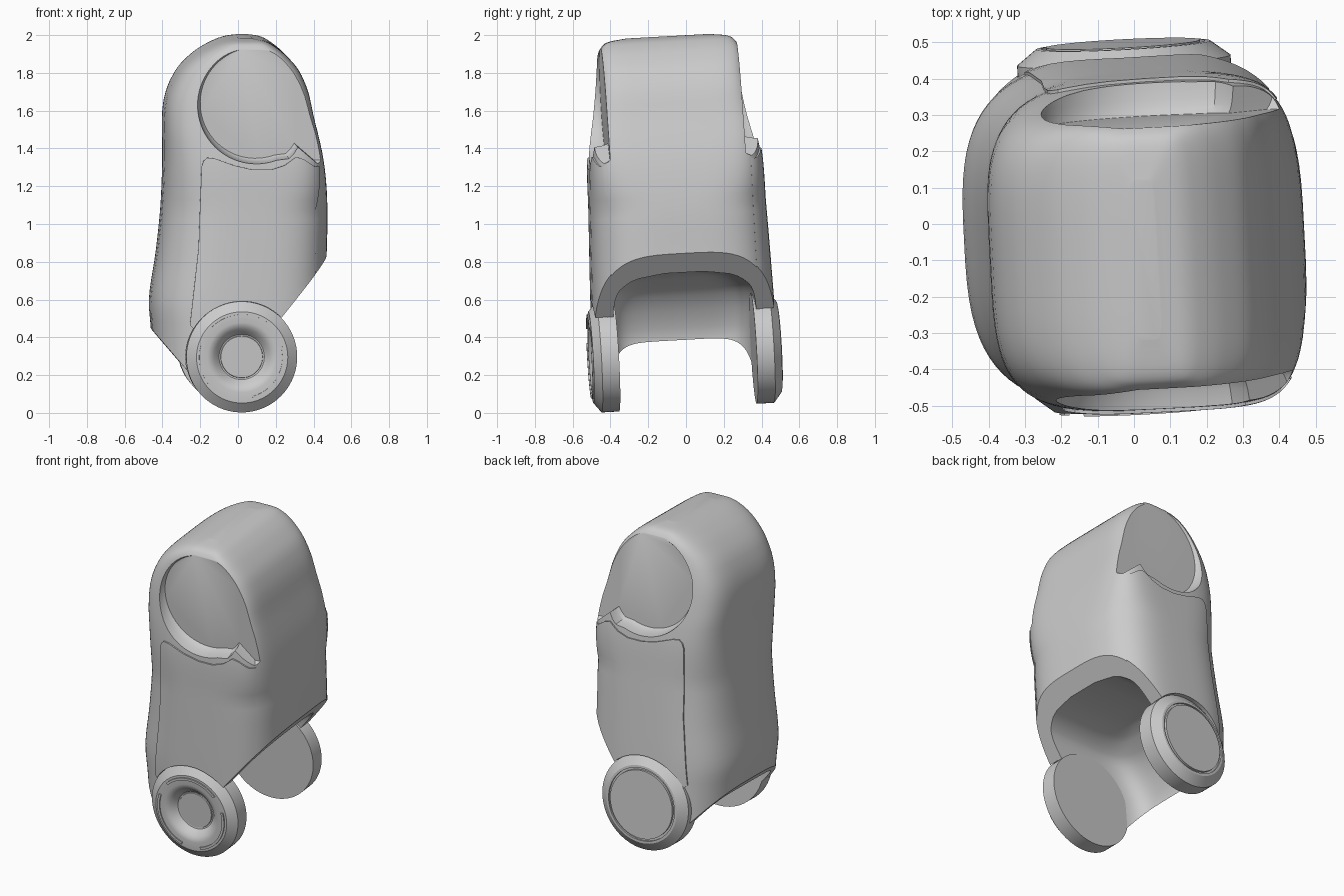
import bpy, bmesh, math
from mathutils import Matrix

if "Cube" in bpy.data.objects:
    bpy.data.objects.remove(bpy.data.objects["Cube"])

grey = bpy.data.materials.new("light grey")
grey.use_nodes = True
COLOUR = (0.6, 0.6, 0.6, 1)
grey.diffuse_color = COLOUR
grey.node_tree.nodes["Principled BSDF"].inputs["Base Color"].default_value = COLOUR


def make(name, bm):
    bmesh.ops.recalc_face_normals(bm, faces=bm.faces)
    mesh = bpy.data.meshes.new(name)
    bm.to_mesh(mesh)
    bm.free()
    mesh.materials.append(grey)
    ob = bpy.data.objects.new(name, mesh)
    bpy.context.collection.objects.link(ob)
    return ob


def bridge(name, rings):
    """Skin a stack of equal rings and cap both ends."""
    bm = bmesh.new()
    loops = [[bm.verts.new(p) for p in ring] for ring in rings]
    n = len(loops[0])
    for a, b in zip(loops, loops[1:]):
        for i in range(n):
            j = (i + 1) % n
            bm.faces.new((a[i], a[j], b[j], b[i]))
    bm.faces.new(loops[0])
    bm.faces.new(loops[-1])
    return make(name, bm)


def sample(rows, z):
    """Smooth interpolation of table rows (height, left, right, half depth)."""
    k = 0
    while k < len(rows) - 2 and z > rows[k + 1][0]:
        k += 1
    p, q = rows[k], rows[k + 1]
    o, r = rows[max(k - 1, 0)], rows[min(k + 2, len(rows) - 1)]
    d = q[0] - p[0]
    t = (z - p[0]) / d
    out = []
    for c in (1, 2, 3):
        m0 = (q[c] - o[c]) / (q[0] - o[0]) * d
        m1 = (r[c] - p[c]) / (r[0] - p[0]) * d
        out.append((2*t**3 - 3*t**2 + 1) * p[c] + (t**3 - 2*t**2 + t) * m0
                   + (3*t**2 - 2*t**3) * q[c] + (t**3 - t**2) * m1)
    return out


def loft(name, rows, heights, power, grow=0.0):
    """Stack rounded-box sections along z."""
    rings = []
    for z in heights:
        left, right, h = sample(rows, z)
        mid, half = (left + right) / 2, (right - left) / 2
        ring = []
        for i in range(80):
            a = math.tau * (i + 0.5) / 80
            c, s = math.cos(a), math.sin(a)
            e = 2 / power(c, z)
            ring.append((mid + half * math.copysign(abs(c) ** e, c),
                         (h + grow) * math.copysign(abs(s) ** e, s), z))
        rings.append(ring)
    return bridge(name, rings)


def prism(name, outline, steps, centre=(0, 0)):
    """Stack an xz outline along y; each step is (y, scale about centre)."""
    cx, cz = centre
    return bridge(name, [[(cx + (x - cx) * s, y, cz + (z - cz) * s) for x, z in outline]
                         for y, s in steps])


def circle(x, z, r, n=72):
    return [(x + r * math.cos(math.tau * i / n), z + r * math.sin(math.tau * i / n))
            for i in range(n)]


def boolean(ob, tool, mode="DIFFERENCE"):
    mod = ob.modifiers.new("cut", "BOOLEAN")
    mod.operation, mod.object, mod.solver = mode, tool, "EXACT"
    bpy.context.view_layer.objects.active = ob
    bpy.ops.object.modifier_apply(modifier=mod.name)


# Body shell
body_rows = [
    (0.10, -0.44, 0.45, 0.478), (0.45, -0.46, 0.455, 0.475),
    (0.60, -0.47, 0.458, 0.473), (0.85, -0.435, 0.462, 0.466),
    (1.10, -0.41, 0.465, 0.458), (1.35, -0.40, 0.44, 0.449),
    (1.60, -0.40, 0.382, 0.415), (1.72, -0.375, 0.355, 0.40),
    (1.83, -0.315, 0.305, 0.386), (1.91, -0.23, 0.235, 0.374),
    (1.96, -0.145, 0.172, 0.35), (1.985, -0.078, 0.122, 0.31),
    (1.997, -0.015, 0.06, 0.22)]
heights = [0.1 + 1.7 * i / 34 for i in range(34)]
heights += [1.997 - 0.197 * (1 - i / 24) ** 2 for i in range(25)]


def body_power(c, z):
    t = min(max((z - 1.1) / 0.4, 0), 1)
    return 3.6 + 3.4 * t if c > 0 else 3.1 + 0.9 * t


body = loft("body_shell", body_rows, heights, body_power)
panel_source = loft("panel_source", body_rows, heights, body_power, 0.009)

# Slanted underside and inner hollow
underside = prism("underside_cutter", [
    (0.7, 1.135), (0.455, 0.838), (-0.12, 0.135), (-0.25, 0.2), (-0.5, 0.49),
    (-0.8, 0.8), (-0.8, -0.5), (0.7, -0.5)], [(-1, 1), (1, 1)])
hollow = loft("hollow_cutter", [
    (-0.1, -0.42, 0.7, 0.38), (0.4, -0.41, 0.7, 0.38), (0.5, -0.375, 0.7, 0.38),
    (0.58, -0.33, 0.7, 0.375), (0.65, -0.27, 0.7, 0.355), (0.69, -0.21, 0.7, 0.315),
    (0.725, -0.15, 0.7, 0.24), (0.745, -0.08, 0.7, 0.1)],
    [-0.1, 0.2, 0.4, 0.45, 0.5, 0.54, 0.58, 0.62, 0.65, 0.67, 0.69, 0.71, 0.725, 0.738, 0.745],
    lambda c, z: 6)
boolean(body, underside)
boolean(body, hollow)

# Round recesses on both flanks, filleted and open towards one edge
CX, CZ, R = 0.07, 1.664, 0.294
arc = [math.radians(35 + 255 * i / 48) for i in range(49)]
recess = [(CX + R * math.cos(a), CZ + R * math.sin(a)) for a in arc]
recess += [(0.23, 1.395), (0.255, 1.42), (0.275, 1.45), (0.31, 1.42), (0.38, 1.36),
           (0.7, 1.36), (0.7, 1.82)]
fillet = [(0.36, 1), (0.37, 1.025), (0.383, 1.045), (0.402, 1.062), (0.43, 1.078), (0.52, 1.105)]

# Raised flank panels with a wavy upper edge
panel_outline = [
    (-0.22, 1.33), (-0.21, 1.36), (-0.19, 1.378), (-0.15, 1.374), (-0.05, 1.338),
    (0.05, 1.315), (0.15, 1.315), (0.22, 1.338), (0.28, 1.382), (0.32, 1.37),
    (0.38, 1.33), (0.6, 1.33), (0.6, 0.2), (-0.1, 0.2), (-0.15, 0.45),
    (-0.25, 0.46), (-0.28, 0.49), (-0.235, 0.9)]

WX, WZ = -0.005, 0.322
parts = [body]
tools = [underside, hollow, panel_source]
for side, label in ((-1, "front"), (1, "back")):
    pocket = prism("pocket_cutter", recess, [(side * y, s) for y, s in fillet], (CX, CZ))
    # Clearance so the wheel stands free of the flank
    clearance = prism("wheel_clearance", circle(WX, WZ, 0.296),
                      [(side * 0.41, 1), (side * 0.7, 1)], (WX, WZ))
    boolean(body, pocket)
    boolean(body, clearance)
    panel = prism(label + "_panel", panel_outline, [(side * 0.385, 1), (side * 0.7, 1)])
    boolean(panel, panel_source, "INTERSECT")
    boolean(panel, underside)
    boolean(panel, clearance)
    parts.append(panel)
    tools += [pocket, clearance]


# Wheels
def wheel(name, side, profile):
    return bridge(name, [[(x, side * y, z) for x, z in circle(WX, WZ, r)] for r, y in profile])


rim = [(0.294, 0.365), (0.294, 0.458)]
parts.append(wheel("front_wheel", -1, rim + [
    (0.242, 0.499), (0.185, 0.501), (0.168, 0.497),
    (0.15, 0.486), (0.132, 0.466), (0.12, 0.452), (0.112, 0.45), (0.11, 0.456)]))
parts.append(wheel("back_wheel", 1, rim + [
    (0.24, 0.5), (0.225, 0.501), (0.225, 0.49), (0.212, 0.49), (0.212, 0.504)]))

# Slim arc strips around the front wheel
for k, (start, end) in enumerate(((42, 135), (160, 252), (285, 375))):
    angles = [math.radians(start + (end - start) * i / 20) for i in range(21)]
    strip = [(WX + r * math.cos(a), WZ + r * math.sin(a))
             for r, seq in ((0.213, angles), (0.228, angles[::-1])) for a in seq]
    parts.append(prism(f"wheel_arc_{k + 1}", strip, [(-0.498, 1), (-0.507, 1)]))

for tool in tools:
    bpy.data.objects.remove(tool)

# Slight lean and turn of the whole object, then smooth shading
pose = (Matrix.Translation((0, 0.012, 0)) @ Matrix.Rotation(math.radians(3), 4, "Z")
        @ Matrix.Rotation(math.radians(3.2), 4, "X"))
for ob in parts:
    ob.data.transform(pose)
    bpy.ops.object.select_all(action="DESELECT")
    ob.select_set(True)
    bpy.context.view_layer.objects.active = ob
    bpy.ops.object.shade_smooth_by_angle(angle=math.radians(32))
